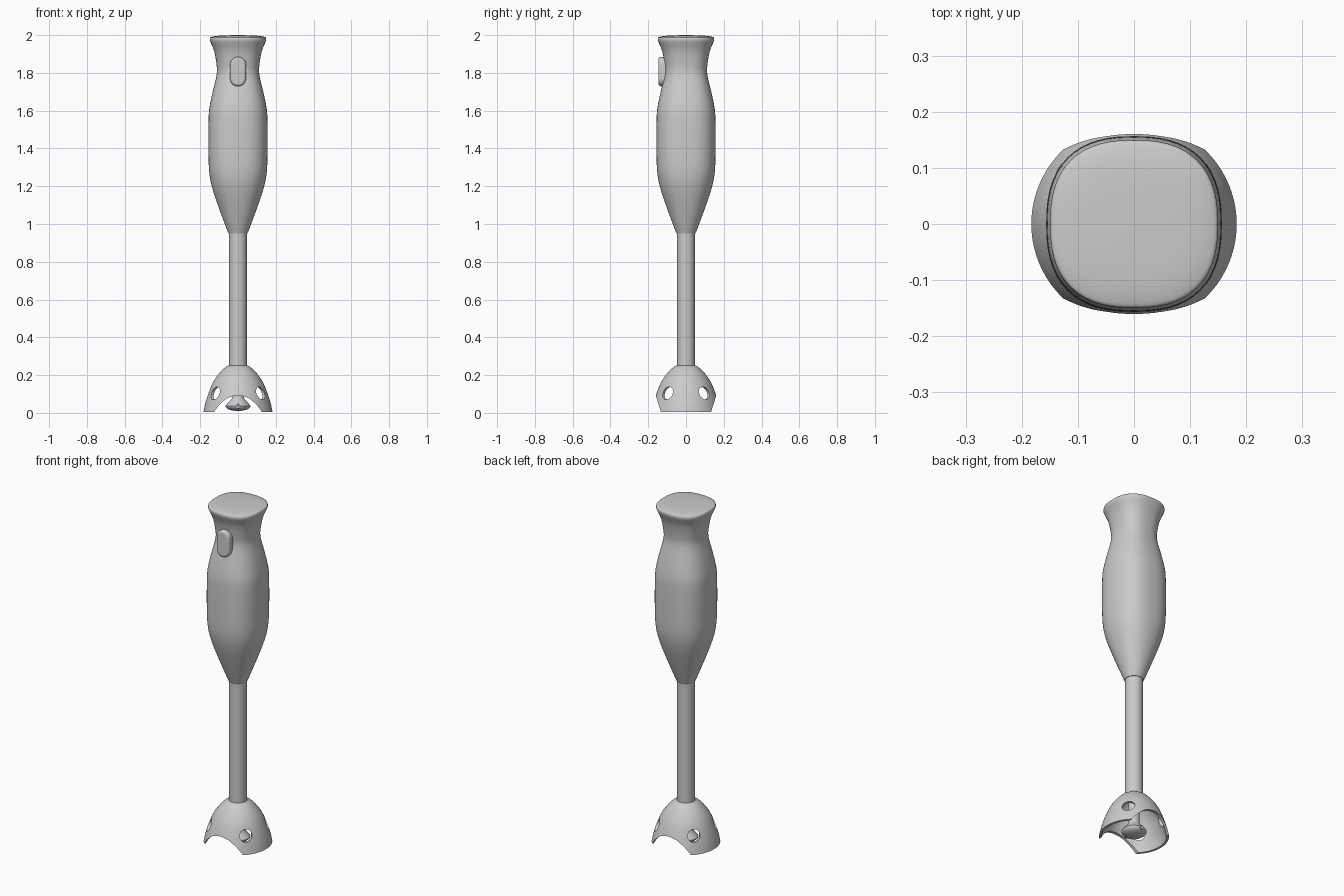
import bpy, bmesh, math
from mathutils import Matrix, Vector

cube = bpy.data.objects.get("Cube")
if cube:
    bpy.data.objects.remove(cube, do_unlink=True)

grey = bpy.data.materials.new("light_grey")
grey.use_nodes = True
grey.diffuse_color = (0.6, 0.6, 0.6, 1)
grey.node_tree.nodes["Principled BSDF"].inputs["Base Color"].default_value = grey.diffuse_color


def finish(name, bm):
    bmesh.ops.recalc_face_normals(bm, faces=bm.faces)
    mesh = bpy.data.meshes.new(name)
    bm.to_mesh(mesh)
    bm.free()
    mesh.materials.append(grey)
    obj = bpy.data.objects.new(name, mesh)
    bpy.context.collection.objects.link(obj)
    return obj


def activate(obj):
    bpy.ops.object.select_all(action="DESELECT")
    obj.select_set(True)
    bpy.context.view_layer.objects.active = obj


def smooth(obj, angle=35):
    activate(obj)
    bpy.ops.object.shade_smooth_by_angle(angle=math.radians(angle))


def curve_through(points, steps=5):
    """Catmull-Rom curve through the profile points."""
    pts = [Vector(p) for p in points]
    pts = [pts[0]] + pts + [pts[-1]]
    out = []
    for a, b, c, d in zip(pts, pts[1:], pts[2:], pts[3:]):
        for i in range(steps):
            t = i / steps
            out.append(0.5 * (2 * b + (c - a) * t + (2 * a - 5 * b + 4 * c - d) * t * t
                              + (3 * b - a - 3 * c + d) * t ** 3))
    return out + [pts[-1]]


def lathe(name, profile, power=lambda z: 2, sides=64, closed=False):
    """Spin (radius, z) points; power above 2 squares the section."""
    bm = bmesh.new()
    rings = []
    for r, z in profile:
        ring = []
        for i in range(sides):
            a = math.tau * i / sides
            c, s, n = math.cos(a), math.sin(a), power(z)
            k = r / (abs(c) ** n + abs(s) ** n) ** (1 / n)
            ring.append(bm.verts.new((k * c, k * s, z)))
        rings.append(ring)
    pairs = list(zip(rings, rings[1:]))
    if closed:
        pairs.append((rings[-1], rings[0]))
    else:
        bm.faces.new(rings[0])
        bm.faces.new(rings[-1])
    for low, high in pairs:
        for i in range(sides):
            j = (i + 1) % sides
            bm.faces.new((low[i], low[j], high[j], high[i]))
    return finish(name, bm)


def cut(obj, cutter):
    cutter.hide_render = True
    mod = obj.modifiers.new("cut", "BOOLEAN")
    mod.operation, mod.solver, mod.object = "DIFFERENCE", "EXACT", cutter
    activate(obj)
    bpy.ops.object.modifier_apply(modifier=mod.name)
    bpy.data.objects.remove(cutter, do_unlink=True)


# Handle with softly squared grip and flared crown
grip = curve_through([(.05, .95), (.066, .99), (.103, 1.09), (.136, 1.19), (.152, 1.27),
                      (.156, 1.37), (.156, 1.53), (.152, 1.61), (.134, 1.7), (.115, 1.78),
                      (.112, 1.83), (.125, 1.91), (.145, 1.962)])
crown = curve_through([(.149, 1.972), (.149, 1.982), (.142, 1.99), (.1, 1.997), (.01, 2)])
smooth(lathe("handle", grip + crown,
             lambda z: 2 + .5 * min(1, max(0, (z - .95) / .4))), 50)

# Power button: upright rounded pad set into the front of the neck
bm = bmesh.new()
outline = []
for sign in (1, -1):
    for i in range(17):
        a = math.pi * i / 16
        outline.append(bm.verts.new((sign * .042 * math.cos(a), -.09,
                                     1.807 + sign * (.036 + .042 * math.sin(a)))))
face = bm.faces.new(outline)
front = bmesh.ops.extrude_face_region(bm, geom=[face])["geom"]
moved = [v for v in front if isinstance(v, bmesh.types.BMVert)]
bmesh.ops.translate(bm, verts=moved, vec=(0, -.056, 0))
button = finish("power_button", bm)
bevel = button.modifiers.new("soft_edge", "BEVEL")
bevel.width, bevel.segments, bevel.limit_method = .012, 4, "ANGLE"
smooth(button, 40)

# Shaft and the collar at each end
smooth(lathe("shaft", [(.047, .24), (.047, .96)], sides=48))

# Blade guard: hollow bell
outer = curve_through([(.05, .252), (.075, .235), (.105, .203), (.133, .16), (.155, .107),
                       (.172, .055), (.183, .006)])
inner = [(max(.02, r - .013), z - .011 * min(1, max(0, z - .01) / .1)) for r, z in outer]
bell = lathe("blade_guard", outer + inner[::-1], closed=True, sides=80)

# Arched openings at front and back of the guard
bm = bmesh.new()
arch = curve_through([(-.3, -.1), (-.15, -.02), (-.122, .012), (-.105, .035), (-.08, .06),
                      (-.045, .083), (0, .092), (.045, .083), (.08, .06), (.105, .035),
                      (.122, .012), (.15, -.02), (.3, -.1)], 4)
face = bm.faces.new([bm.verts.new((x, -.4, z)) for x, z in arch])
ext = bmesh.ops.extrude_face_region(bm, geom=[face])["geom"]
bmesh.ops.translate(bm, verts=[v for v in ext if isinstance(v, bmesh.types.BMVert)], vec=(0, .8, 0))
cut(bell, finish("arch_cutter", bm))

# Four round vents
for angle in (39, 141, 219, 321):
    bm = bmesh.new()
    spin = (Matrix.Rotation(math.radians(angle), 4, "Z") @ Matrix.Translation((.17, 0, .104))
            @ Matrix.Rotation(math.pi / 2, 4, "Y"))
    bmesh.ops.create_cone(bm, cap_ends=True, segments=32, radius1=.034, radius2=.034,
                          depth=.16, matrix=spin)
    cut(bell, finish("vent_cutter", bm))
smooth(bell)

# Blade hub: drive stem flaring into a rounded disc
smooth(lathe("blade_hub", [(.03, .23), (.03, .085), (.036, .07), (.056, .05), (.066, .037),
                           (.064, .029), (.05, .018), (.025, .012), (.004, .01)], sides=40), 45)

# Small pin through the hub
bm = bmesh.new()
bmesh.ops.create_cone(bm, cap_ends=True, segments=20, radius1=.012, radius2=.012, depth=.13,
                      matrix=Matrix.Translation((0, 0, .035)) @ Matrix.Rotation(math.pi / 2, 4, "X"))
smooth(finish("blade_pin", bm))
